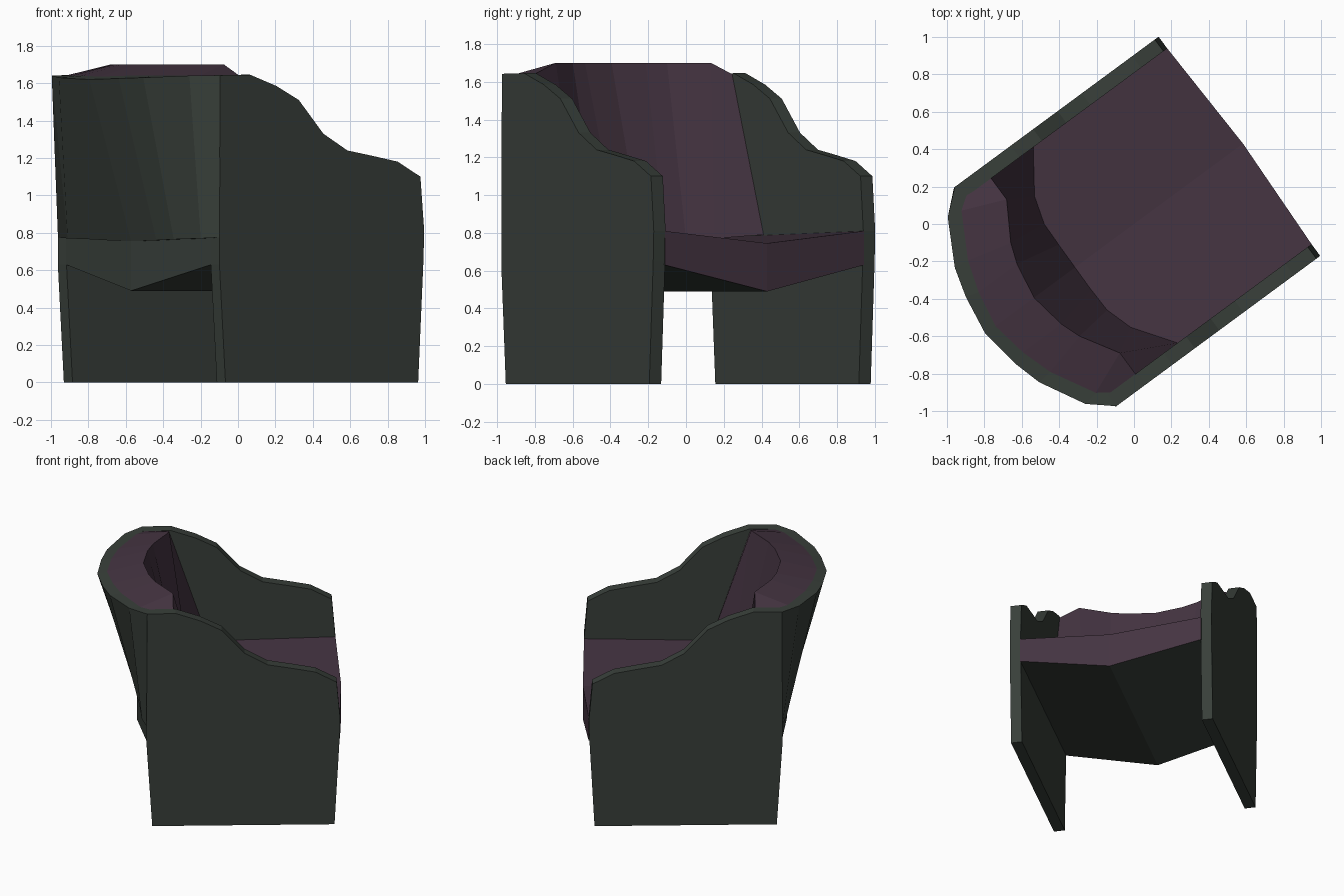
import bpy, bmesh, math

if "Cube" in bpy.data.objects:
    bpy.data.objects.remove(bpy.data.objects["Cube"])

TURN = math.radians(36.4)  # the chair stands turned; parts are built facing +x


def material(name, colour):
    mat = bpy.data.materials.new(name)
    mat.use_nodes = True
    mat.diffuse_color = colour
    mat.node_tree.nodes["Principled BSDF"].inputs["Base Color"].default_value = colour
    return mat


GREEN = material("dark green leather", (0.040, 0.050, 0.042, 1))
PURPLE = material("dark purple fabric", (0.058, 0.034, 0.053, 1))


def finish(name, bm):
    bmesh.ops.recalc_face_normals(bm, faces=bm.faces)
    mesh = bpy.data.meshes.new(name)
    bm.to_mesh(mesh)
    bm.free()
    mesh.materials.append(GREEN)
    mesh.materials.append(PURPLE)
    obj = bpy.data.objects.new(name, mesh)
    obj.rotation_euler.z = TURN
    bpy.context.collection.objects.link(obj)
    return obj


def mirrored(half):
    """Complete a row running from the left side to the middle."""
    return half + [(x, -y, z) for x, y, z in reversed(half[:-1])]


def loft(bm, rows, closed=False):
    """Join rows of points with quads; return the faces strip by strip."""
    grid = [[bm.verts.new(p) for p in row] for row in rows]
    strips = []
    for a, b in zip(grid, grid[1:] + grid[:1] if closed else grid[1:]):
        strips.append([bm.faces.new((a[i], a[i + 1], b[i + 1], b[i]))
                       for i in range(len(a) - 1)])
    return grid, strips


# Arm panels: one side profile, given thickness
ARM = [(-0.62, 0), (0.66, 0), (0.695, 0.65), (0.70, 0.81), (0.675, 1.10),
       (0.525, 1.18), (0.364, 1.21), (0.19, 1.24), (0.03, 1.33), (-0.133, 1.51),
       (-0.282, 1.585), (-0.456, 1.645), (-0.655, 1.642), (-0.66, 0.63)]
for side, name in ((1, "left_arm"), (-1, "right_arm")):
    bm = bmesh.new()
    outline = bm.faces.new([bm.verts.new((x, side * 0.65, z)) for x, z in ARM])
    moved = bmesh.ops.extrude_face_region(bm, geom=[outline])["geom"]
    verts = [v for v in moved if isinstance(v, bmesh.types.BMVert)]
    bmesh.ops.translate(bm, verts=verts, vec=(0, side * 0.078, 0))
    finish(name, bm)

# Seat: sagging slab, purple on top and front, green below and behind
SIDE = [(0.70, 0.81), (0.70, 0.63), (-0.66, 0.63), (-0.66, 0.775)]
MIDDLE = [(0.724, 0.745), (0.724, 0.49), (-0.71, 0.49), (-0.71, 0.755)]
bm = bmesh.new()
rows = [mirrored([(sx, 0.655, sz), (mx, 0, mz)])
        for (sx, sz), (mx, mz) in zip(SIDE, MIDDLE)]
grid, strips = loft(bm, rows, closed=True)
for column in (0, -1):
    bm.faces.new([row[column] for row in grid])
for face in strips[0] + strips[3]:
    face.material_index = 1
finish("seat", bm)

# Backrest: flaring green shell, level rim and raised purple cushion
BACK = [
    [(-0.66, 0.727, 0.775), (-0.69, 0.60, 0.77), (-0.70, 0.37, 0.765),
     (-0.705, 0.22, 0.76), (-0.71, 0, 0.755)],
    [(-0.655, 0.727, 1.642), (-0.78, 0.62, 1.64), (-0.91, 0.38, 1.63),
     (-0.955, 0.22, 1.625), (-0.988, 0, 1.62)],
    [(-0.63, 0.655, 1.642), (-0.70, 0.605, 1.64), (-0.83, 0.37, 1.64),
     (-0.885, 0.20, 1.64), (-0.92, 0, 1.635)],
    [(-0.47, 0.65, 1.64), (-0.47, 0.51, 1.70), (-0.59, 0.31, 1.70),
     (-0.63, 0.20, 1.70), (-0.664, 0, 1.70)],
    [(-0.19, 0.65, 0.79), (-0.34, 0.435, 0.77), (-0.386, 0.285, 0.76),
     (-0.388, 0.15, 0.75), (-0.388, 0, 0.74)],
]
bm = bmesh.new()
grid, strips = loft(bm, [mirrored(half) for half in BACK], closed=True)
for column in (0, -1):
    bm.faces.new([row[column] for row in grid])
for face in strips[2] + strips[3]:
    face.material_index = 1
finish("backrest", bm)
